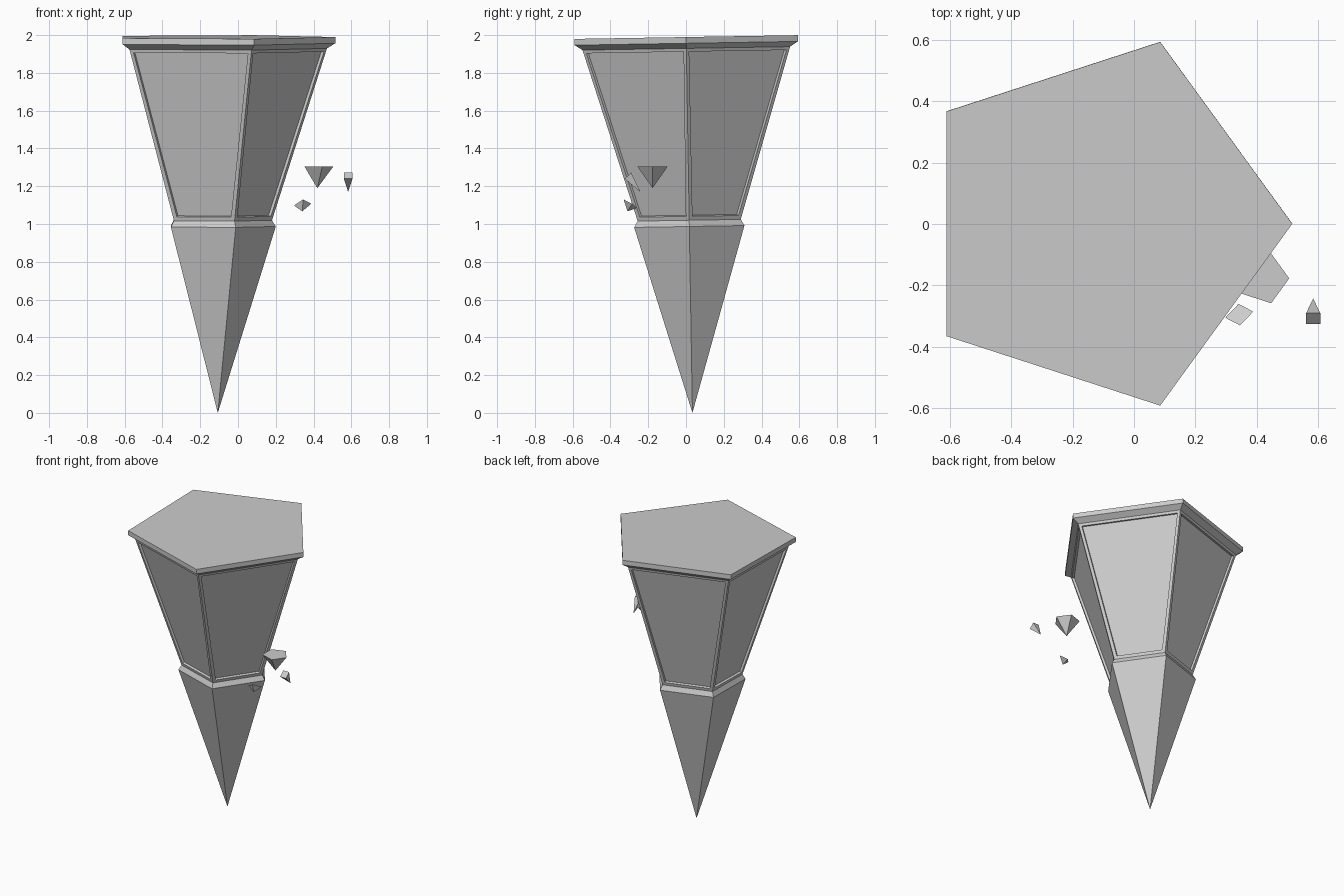
import bpy, bmesh, math
from mathutils import Matrix

if "Cube" in bpy.data.objects:
    bpy.data.objects.remove(bpy.data.objects["Cube"])


def finish(bm, name):
    bmesh.ops.recalc_face_normals(bm, faces=bm.faces[:])
    me = bpy.data.meshes.new(name)
    bm.to_mesh(me)
    bm.free()
    ob = bpy.data.objects.new(name, me)
    bpy.context.collection.objects.link(ob)
    return ob


def pentagon_spike(bm, rings):
    """Five-sided loft from a tip at the origin through (radius, height) rings."""
    tip = bm.verts.new((0, 0, 0))
    prev, bands = None, []
    for r, z in rings:
        ring = [bm.verts.new((r * math.cos(i * math.tau / 5),
                              r * math.sin(i * math.tau / 5), z)) for i in range(5)]
        band = []
        for i in range(5):
            j = (i + 1) % 5
            if prev:
                band.append(bm.faces.new((prev[i], prev[j], ring[j], ring[i])))
            else:
                band.append(bm.faces.new((tip, ring[j], ring[i])))
        bands.append(band)
        prev = ring
    bm.faces.new(prev)
    return bands


# Main spike: point, collar, panelled body and flared cap
bm = bmesh.new()
bands = pentagon_spike(bm, [(0.307, 0.987), (0.287, 1.02), (0.578, 1.93),
                            (0.622, 1.957), (0.622, 1.99)])
bmesh.ops.recalc_face_normals(bm, faces=bm.faces[:])
# Recessed panel on each side of the body
bmesh.ops.inset_individual(bm, faces=bands[2], thickness=0.028)
bmesh.ops.inset_individual(bm, faces=bands[2], thickness=0.003, depth=-0.015)
spike = finish(bm, "floating_spike")
spike.location = (-0.107, 0.034, 0)
spike.rotation_euler = (math.radians(0.96), 0, 0)

# Large five-sided fragment
bm = bmesh.new()
pentagon_spike(bm, [(0.085, 0.115)])
bm.transform(Matrix.Translation((0.42, -0.177, 1.19)))
finish(bm, "large_fragment")


# Small four-sided fragments
def fragment(name, points):
    bm = bmesh.new()
    for p in points:
        bm.verts.new(p)
    bmesh.ops.convex_hull(bm, input=bm.verts[:])
    bmesh.ops.dissolve_limit(bm, angle_limit=0.03, verts=bm.verts[:], edges=bm.edges[:])
    finish(bm, name)


fragment("outer_fragment", [(0.56, -0.325, 1.24), (0.606, -0.325, 1.24),
                            (0.606, -0.29, 1.272), (0.56, -0.29, 1.272),
                            (0.583, -0.242, 1.17)])
fragment("lower_fragment", [(0.345, -0.33, 1.13), (0.388, -0.285, 1.107),
                            (0.34, -0.26, 1.085), (0.297, -0.305, 1.098),
                            (0.34, -0.31, 1.067)])
